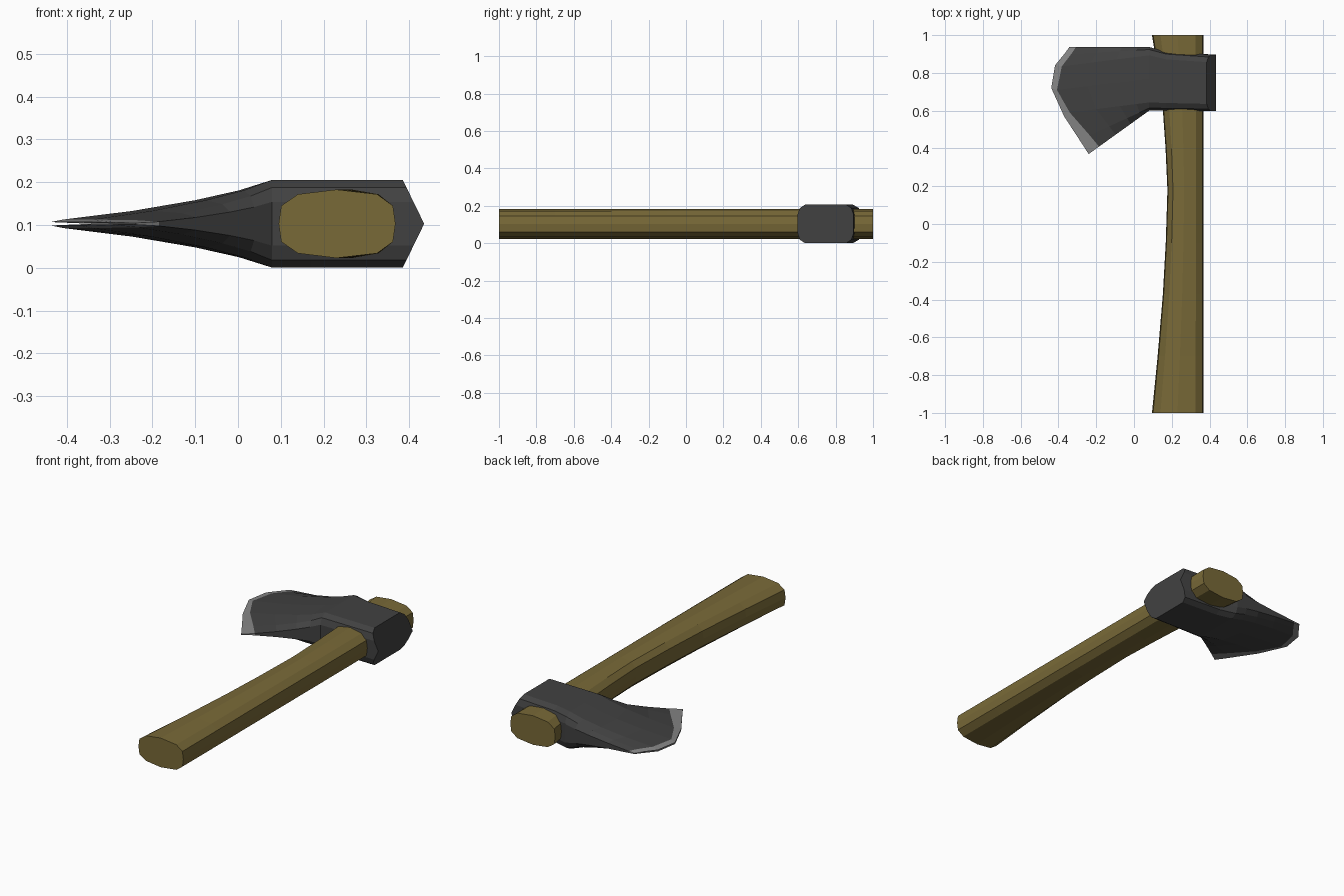
import bpy, bmesh

if "Cube" in bpy.data.objects:
    bpy.data.objects.remove(bpy.data.objects["Cube"])


def material(name, rgb):
    m = bpy.data.materials.new(name)
    m.diffuse_color = (*rgb, 1)
    m.use_nodes = True
    m.node_tree.nodes["Principled BSDF"].inputs["Base Color"].default_value = m.diffuse_color
    return m


wood = material("brown wood", (0.19, 0.142, 0.039))
iron = material("dark iron", (0.053, 0.053, 0.053))
steel = material("sharpened steel", (0.235, 0.235, 0.235))


def loft(name, rings, mats, band_mat=lambda i: 0):
    """Skin a list of closed rings and cap both ends."""
    bm = bmesh.new()
    vs = [[bm.verts.new(p) for p in r] for r in rings]
    n = len(vs[0])
    for i in range(len(vs) - 1):
        for j in range(n):
            k = (j + 1) % n
            f = bm.faces.new((vs[i][j], vs[i][k], vs[i + 1][k], vs[i + 1][j]))
            f.material_index = band_mat(i)
    bm.faces.new(vs[0]).material_index = band_mat(0)
    bm.faces.new(vs[-1]).material_index = band_mat(len(vs) - 2)
    bmesh.ops.recalc_face_normals(bm, faces=bm.faces)
    me = bpy.data.meshes.new(name)
    bm.to_mesh(me)
    bm.free()
    for m in mats:
        me.materials.append(m)
    ob = bpy.data.objects.new(name, me)
    bpy.context.collection.objects.link(ob)
    return ob


CZ = 0.103

# Handle: twelve-sided section, straight back edge and waisted front edge
half = [(0.095, 0), (0.101, 0.042), (0.14, 0.069), (0.23, 0.08),
        (0.325, 0.069), (0.362, 0.042), (0.368, 0)]
section = half + [(x, -z) for x, z in half[-2:0:-1]]
waist = [(-1, 0.095), (-0.7, 0.125), (-0.37, 0.153), (-0.1, 0.168), (0.18, 0.177),
         (0.4, 0.167), (0.6, 0.153), (0.8, 0.128), (1, 0.095)]
rings = []
for y, left in waist:
    s = (0.335 - left) / (0.335 - 0.095)
    rings.append([(0.335 - (0.335 - x) * s if x < 0.335 else x, y, CZ + z)
                  for x, z in section])
loft("handle", rings, [wood])

# Head: rings run from the cutting edge back to the poll
cols = [0, 0.04, 0.13, 0.5, 0.87, 0.96, 1]
frac = [0.5, 0.83, 1, 1, 1, 0.83, 0.5]
edge = [(-0.24, 0.37), (-0.285, 0.44), (-0.37, 0.57), (-0.438, 0.72),
        (-0.418, 0.84), (-0.365, 0.905), (-0.342, 0.937)]
bevel = [(-0.185, 0.41), (-0.235, 0.47), (-0.34, 0.59), (-0.408, 0.71),
         (-0.382, 0.835), (-0.332, 0.9), (-0.307, 0.937)]


def head_ring(pts, thick):
    """Both sides of a column list, with a centre point at each end."""
    top = [(x, y, CZ + thick * f) for (x, y), f in zip(pts, frac)]
    bot = [(x, y, CZ - thick * f) for (x, y), f in zip(pts, frac)]
    return [(*pts[0], CZ)] + top + [(*pts[-1], CZ)] + bot[::-1]


def straight(x, y0, y1):
    return [(x, y0 + (y1 - y0) * u) for u in cols]


socket = straight(0.08, 0.6, 0.937)
rings = [head_ring(edge, 0.004), head_ring(bevel, 0.010)]
for f, t in [(0.33, 0.030), (0.63, 0.055), (0.84, 0.078), (1, 0.1025)]:
    pts = [(a[0] + (b[0] - a[0]) * f, a[1] + (b[1] - a[1]) * f)
           for a, b in zip(bevel, socket)]
    rings.append(head_ring(pts, t))
rings.append(head_ring(straight(0.17, 0.6, 0.912), 0.1025))
# Poll end, pointed at mid height
poll = head_ring(straight(0.435, 0.597, 0.896), 0.1025)
rings.append([(x - 0.05 * abs(z - CZ) / 0.1025, y, z) for x, y, z in poll])
loft("axe_head", rings, [iron, steel], lambda i: 1 if i == 0 else 0)
